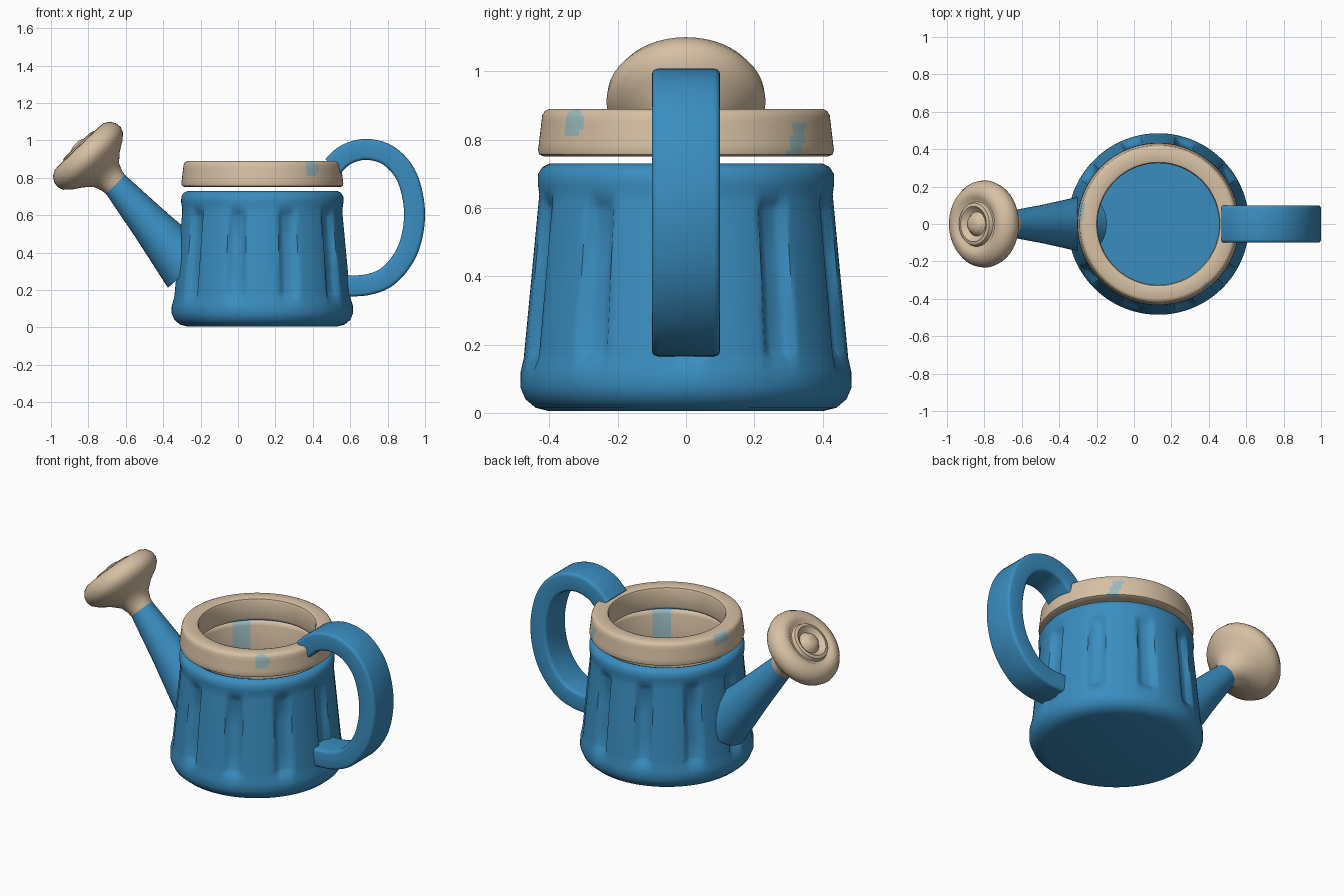
import bpy, bmesh, math
from mathutils import Vector, Matrix

if "Cube" in bpy.data.objects:
    bpy.data.objects.remove(bpy.data.objects["Cube"])


def material(name, rgb):
    m = bpy.data.materials.new(name)
    m.use_nodes = True
    m.diffuse_color = (*rgb, 1)
    m.node_tree.nodes["Principled BSDF"].inputs["Base Color"].default_value = (*rgb, 1)
    return m


blue = material("blue", (0.042, 0.27, 0.53))
beige = material("beige", (0.68, 0.53, 0.37))
pale = material("pale_blue", (0.33, 0.50, 0.52))
CENTRE = Vector((0.13, 0, 0))


def finish(name, bm, mats, rule=None, angle=50):
    """Turn a bmesh into a smooth-shaded object, colouring faces by a rule."""
    bmesh.ops.recalc_face_normals(bm, faces=bm.faces)
    if rule:
        for f in bm.faces:
            f.material_index = rule(f.calc_center_median())
    mesh = bpy.data.meshes.new(name)
    bm.to_mesh(mesh)
    bm.free()
    for m in mats:
        mesh.materials.append(m)
    ob = bpy.data.objects.new(name, mesh)
    bpy.context.collection.objects.link(ob)
    bpy.ops.object.select_all(action="DESELECT")
    ob.select_set(True)
    bpy.context.view_layer.objects.active = ob
    bpy.ops.object.shade_smooth_by_angle(angle=math.radians(angle))
    return ob


def lathe(profile, segs, closed=False, shape=lambda r, z, a: r):
    """Revolve (radius, height) points about z; open ends become caps."""
    bm = bmesh.new()
    rings = []
    for r, z in profile:
        ring = []
        for i in range(segs):
            a = math.tau * i / segs
            q = shape(r, z, a)
            ring.append(bm.verts.new((q * math.cos(a), q * math.sin(a), z)))
        rings.append(ring)
    pairs = list(zip(rings, rings[1:])) + ([(rings[-1], rings[0])] if closed else [])
    for lo, hi in pairs:
        for i in range(segs):
            j = (i + 1) % segs
            bm.faces.new((lo[i], lo[j], hi[j], hi[i]))
    if not closed:
        bm.faces.new(rings[0])
        bm.faces.new(rings[-1])
    return bm


def step(lo, hi, x):
    t = min(max((x - lo) / (hi - lo), 0), 1)
    return t * t * (3 - 2 * t)


# Body: tapered pot with ten shallow vertical flutes and a hollow inside
def fluted(r, z, a):
    if r < 0.4 or z > 0.68:
        return r
    off = abs((a + math.pi / 10) % (math.pi / 5) - math.pi / 10)
    band = step(0.14, 0.19, z) * (1 - step(0.59, 0.64, z))
    return r - 0.028 * band * (1 - step(0.06, 0.125, off))


wall = [(0.475 - 0.095 * (z - 0.16), z) for z in (0.16, 0.175, 0.19, 0.3, 0.45, 0.59, 0.615, 0.64)]
outside = [(0.40, 0.005), (0.44, 0.015), (0.47, 0.04), (0.485, 0.075), (0.484, 0.12)] + wall
lip = [(0.434, 0.67), (0.433, 0.70), (0.42, 0.72), (0.40, 0.73), (0.385, 0.725)]
inside = [(0.375, 0.70), (0.38, 0.50), (0.39, 0.30), (0.40, 0.08)]


def body_colour(c):
    r, a = math.hypot(c.x, c.y), math.atan2(c.y, c.x)
    if r > 0.395 or r < 0.2 or not 0.3 < c.z < 0.72:
        return 0
    streak = any(abs(a - s) < 0.14 for s in (-0.9, 0.87, 2.4))
    return 2 if streak else 1


body = finish("body", lathe(outside + lip + inside, 160, shape=fluted),
              [blue, beige, pale], body_colour)
body.location = CENTRE

# Rim: bevelled ring floating just above the body, with pale worn patches
rim_profile = [(0.33, 0.755), (0.34, 0.75), (0.415, 0.75), (0.43, 0.757), (0.433, 0.77)]
rim_profile += [(0.433 - 0.012 * t, 0.77 + 0.10 * t) for t in (0.2, 0.4, 0.6, 0.8, 1)]
rim_profile += [(0.414, 0.883), (0.402, 0.889), (0.345, 0.889), (0.33, 0.884), (0.325, 0.87), (0.325, 0.77)]


def rim_colour(c):
    r, a = math.hypot(c.x, c.y), math.atan2(c.y, c.x)
    if r < 0.39:
        return 0
    oval = ((a + 0.9) / 0.1) ** 2 + ((c.z - 0.85) / 0.04) ** 2 < 1
    slash = abs(a - 0.87 - (c.z - 0.81) * 0.9) < 0.07 and c.z < 0.86
    back = abs(a - 2.97) < 0.12 and c.z > 0.84
    return 1 if oval or slash or back else 0


rim = finish("rim", lathe(rim_profile, 160, closed=True), [beige, pale], rim_colour)
rim.location = CENTRE


# Handle: flat strap swept along a C-shaped path
def smooth_path(pts, n):
    p = [Vector(q) for q in pts]
    p = [2 * p[0] - p[1]] + p + [2 * p[-1] - p[-2]]
    out = []
    for a, b, c, d in zip(p, p[1:], p[2:], p[3:]):
        for i in range(n):
            t = i / n
            out.append(0.5 * (2 * b + (c - a) * t + (2 * a - 5 * b + 4 * c - d) * t * t
                              + (3 * b - a - 3 * c + d) * t ** 3))
    return out + [p[-2]]


path = smooth_path([(0.505, 0.86), (0.58, 0.925), (0.69, 0.952), (0.81, 0.915), (0.905, 0.80),
                    (0.944, 0.61), (0.91, 0.42), (0.815, 0.285), (0.70, 0.23), (0.55, 0.22)], 6)
half_w, half_t, cut = 0.10, 0.056, 0.018
section = []
for sx, sy in ((1, 1), (-1, 1), (-1, -1), (1, -1)):
    corner = Vector((sx * (half_w - cut), sy * (half_t - cut)))
    start = math.atan2(sy, sx) - math.pi / 4
    for k in range(4):
        ang = start + k * math.pi / 6
        section.append(corner + cut * Vector((math.cos(ang), math.sin(ang))))
bm = bmesh.new()
loops = []
for i, p in enumerate(path):
    d = (path[min(i + 1, len(path) - 1)] - path[max(i - 1, 0)]).normalized()
    loops.append([bm.verts.new((p.x - d.y * s.y, s.x, p.y + d.x * s.y)) for s in section])
for lo, hi in zip(loops, loops[1:]):
    for i in range(len(section)):
        j = (i + 1) % len(section)
        bm.faces.new((lo[i], lo[j], hi[j], hi[i]))
bm.faces.new(loops[0])
bm.faces.new(loops[-1])
finish("handle", bm, [blue])


def aim(ob, origin, direction):
    turn = Vector(direction).to_track_quat("Z", "Y").to_matrix().to_4x4()
    ob.matrix_world = Matrix.Translation(origin) @ turn


# Spout: tapered tube leaning out to the side
base, tip = Vector((-0.26, 0, 0.312)), Vector((-0.685, 0, 0.80))
length = (tip - base).length
spout = finish("spout", lathe([(0.152, 0), (0.105, length * 0.5), (0.066, length)], 32), [blue])
aim(spout, base, tip - base)

# Rose: flared head with concentric rings and a centre knob
rose_profile = [(0.055, -0.045), (0.07, -0.04), (0.076, 0), (0.092, 0.04), (0.135, 0.08), (0.19, 0.115),
                (0.222, 0.145), (0.233, 0.175), (0.229, 0.205), (0.21, 0.235), (0.18, 0.252),
                (0.145, 0.255), (0.13, 0.24), (0.12, 0.24), (0.112, 0.26), (0.095, 0.265),
                (0.08, 0.25), (0.065, 0.24), (0.056, 0.25), (0.045, 0.268), (0.02, 0.276)]
rose = finish("rose_head", lathe(rose_profile, 48), [beige])
aim(rose, Vector((-0.675, 0, 0.785)), (-0.69, 0, 0.72))
